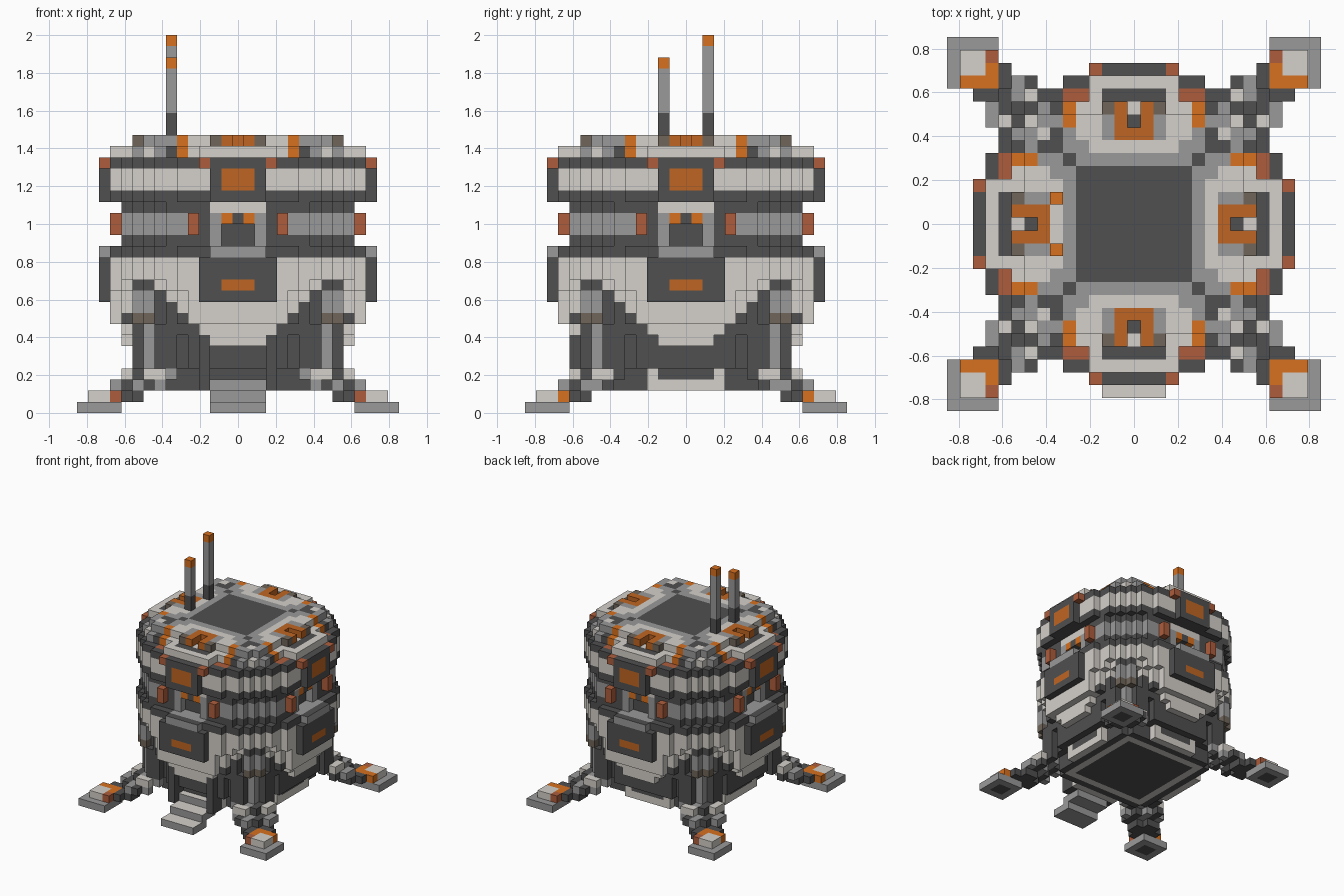
import bpy, bmesh
from mathutils import Vector

if "Cube" in bpy.data.objects:
    bpy.data.objects.remove(bpy.data.objects["Cube"])

U = 2 / 34  # block size
PALETTE = {
    "dark_grey": (0.08, 0.08, 0.08), "mid_grey": (0.32, 0.32, 0.32),
    "pale_grey": (0.66, 0.63, 0.59), "orange": (0.52, 0.13, 0.016),
    "bright_orange": (0.68, 0.16, 0.013), "rust": (0.42, 0.11, 0.045),
    "brown_grey": (0.16, 0.13, 0.10)}
DARK, GREY, PALE, ORANGE, BRIGHT, RUST, BROWN = range(7)
MATS = []
for mat_name, rgb in PALETTE.items():
    m = bpy.data.materials.new(mat_name)
    m.use_nodes = True
    m.diffuse_color = (*rgb, 1)
    m.node_tree.nodes["Principled BSDF"].inputs["Base Color"].default_value = (*rgb, 1)
    MATS.append(m)

parts = {}


def put(part, x, y, z, color):
    parts.setdefault(part, {})[x, y, z] = color


def box(part, xs, ys, zs, color):
    for x in range(xs[0], xs[1] + 1):
        for y in range(ys[0], ys[1] + 1):
            for z in range(zs[0], zs[1] + 1):
                put(part, x, y, z, color)


# Hull rings: level -> (flat side reach, diagonal reach)
RINGS = {2: (8, 13), 3: (8, 13), 4: (9, 13), 5: (9, 13), 6: (10, 13), 7: (10, 14),
         8: (11, 15), 9: (11, 15), 10: (11, 15), 11: (11, 16), 12: (11, 17),
         13: (11, 17), 14: (11, 17), 15: (10, 16), 16: (10, 16), 17: (10, 16),
         18: (10, 16), 19: (11, 17), 20: (11, 17), 21: (11, 17), 22: (11, 17),
         23: (11, 16), 24: (9, 15)}
ROUND = 150  # squared hull radius
# Half width of the pale shell above the leg arches
ARCH = {6: 2, 7: 3, 8: 4, 9: 5, 10: 6, 11: 7, 12: 12, 13: 12}


def base(z, a, d):
    if z <= 3 and d == 8:
        return None if a > 3 else PALE if z == 2 or a == 3 else DARK
    return PALE if z == 2 and d == 6 else DARK


def lower(z, a, d):
    if a <= ARCH[z]:
        return PALE
    return None if d >= RINGS[z][0] else DARK


def waist(z, a, d):
    if z == 18:
        return PALE if a <= 2 else DARK
    if z in (14, 15) and a > 2:
        return DARK
    if a > 3:
        return GREY
    if a == 3:
        return DARK
    if a < 2 and z in (15, 16):
        return DARK if d < 10 else None
    if z == 17 and a < 2:
        return BRIGHT if a else DARK
    return GREY


def upper(z, a, d):
    if z == 22 and a in (4, 5) and d == 10:
        return RUST
    return PALE if z in (20, 21) else DARK


def eaves(z, a, d):
    if a > 3 and d > 9:
        return None
    if a >= 6:
        return DARK if a == 6 else GREY if a == 7 else PALE
    if a <= 2 and d == 10 or a == 0 and d == 8:
        return DARK
    return BRIGHT if a == 5 else PALE


def roof(z, a, d):
    if d == 9 and a > 2 or a == 0 and d >= 8:
        return None
    if a >= 6:
        return GREY if d == 8 else DARK if a == 6 else PALE
    if d <= 4:
        return DARK
    if a == 5:
        return DARK if d == 5 else BRIGHT if d == 8 else GREY
    if d >= 7 and a <= 2:
        return ORANGE if a < 2 else BROWN if d == 9 else GREY
    return PALE if d >= 7 or (d == 6 and a <= 3) else GREY


SECTIONS = [("base_plate", 2, 5, base), ("lower_hull", 6, 13, lower), ("waist", 14, 18, waist),
            ("upper_hull", 19, 22, upper), ("eaves", 23, 23, eaves), ("roof", 24, 24, roof)]
for part, z0, z1, rule in SECTIONS:
    for z in range(z0, z1 + 1):
        reach, diagonal = RINGS[z]
        for x in range(-reach, reach + 1):
            for y in range(-reach, reach + 1):
                a, d = sorted((abs(x), abs(y)))
                if a + d <= diagonal and a * a + d * d <= ROUND:
                    color = rule(z, a, d)
                    if color is not None:
                        put(part, x, y, z, color)


# Raised details on the four sides
def side_cell(part, t, d, z, color):
    for x, y in ((t, d), (t, -d), (d, t), (-d, t)):
        put(part, x, y, z, color)


for t in range(-3, 4):
    a = abs(t)
    for z in range(10, 14):
        side_cell("lower_side_panels", t, 12, z, ORANGE if z == 11 and a <= 1 else DARK)
    if a <= 2:
        side_cell("lower_side_panels", t, 12, 14, GREY)
        for z in range(19, 22):
            side_cell("upper_side_panels", t, 12, z, ORANGE if z > 19 and a <= 1 else DARK)
    side_cell("upper_side_panels", t, 12, 22, RUST if a == 3 else DARK)
for t in (-4, 4):
    for z in (16, 17):
        side_cell("waist_clamps", t, 11, z, RUST)


def leg_color(z, i, j):
    if z >= 8:
        return BROWN if z == 8 else DARK if z == 11 else GREY
    if z == 1 or z >= 4:
        return DARK if z == 1 or abs(i - j) >= 2 else GREY
    if z == 3 and max(i, j) == 10:
        return PALE
    return GREY if (i + z) % 2 else DARK


# Legs and feet, one per corner: level -> (nearest, farthest) diagonal distance, half width
LEG = {1: (19, 22, 2), 2: (17, 20, 3), 3: (15, 18, 3), 4: (13, 16, 3), 5: (12, 16, 3),
       6: (12, 16, 3), 7: (14, 16, 3), 8: (16, 17, 1), 9: (16, 17, 1), 10: (16, 17, 1),
       11: (16, 17, 1)}
for sx, side in ((1, "left"), (-1, "right")):
    for sy, end in ((-1, "front"), (1, "back")):
        leg, foot = f"{end}_{side}_leg", f"{end}_{side}_foot"
        for i in range(11, 15):
            for j in range(11, 15):
                inner = i in (12, 13) and j in (12, 13)
                put(foot, sx * i, sy * j, 0, DARK if inner else GREY)
                if max(i, j) < 14:
                    rusty = i == 11 and j == 13
                    put(foot, sx * i, sy * j, 1, PALE if inner else RUST if rusty else BRIGHT)
        for z, (near, far, half) in LEG.items():
            for i in range(5, 13):
                for j in range(5, 13):
                    if near <= i + j <= far and abs(i - j) <= half and min(i, j) < 11:
                        put(leg, sx * i, sy * j, z, leg_color(z, i, j))

# Front steps with a dark strut on each side
for step in range(4):
    y = -13 + 2 * step
    box("front_steps", (-2, 2), (y, y + 2), (step, step), GREY)
for x, side in ((3, "left"), (-3, "right")):
    box(f"{side}_step_strut", (x, x), (-10, -9), (2, 6), DARK)

# Roof antennas
for part, y, top in (("tall_antenna", 2, 33), ("short_antenna", -2, 31)):
    box(part, (-6, -6), (y, y), (25, 26), DARK)
    box(part, (-6, -6), (y, y), (27, top - 1), GREY)
    put(part, -6, y, top, BRIGHT)

# Parts whose upward faces have their own colour
TOPS = {"front_steps": PALE, "lower_side_panels": DARK}

# Turn each part's blocks into a mesh of its outer faces
solid = set()
for part in parts:
    solid |= parts[part].keys()
AXES = [Vector(v) for v in ((1, 0, 0), (0, 1, 0), (0, 0, 1))]
done = set()
for part, cells in parts.items():
    bm = bmesh.new()
    corners = {}

    def corner(p):
        key = tuple(round(c * 2) for c in p)
        if key not in corners:
            corners[key] = bm.verts.new(p * U)
        return corners[key]

    for cell, color in cells.items():
        if cell in done:
            continue
        done.add(cell)
        center = Vector(cell) + Vector((0, 0, 0.5))
        for k in range(3):
            for s in (-1, 1):
                n = AXES[k] * s
                if tuple(int(c + v) for c, v in zip(cell, n)) in solid:
                    continue
                u, v = AXES[(k + 1) % 3] * 0.5, AXES[(k + 2) % 3] * 0.5 * s
                mid = center + n * 0.5
                face = bm.faces.new([corner(mid + q) for q in (-u - v, u - v, u + v, v - u)])
                face.material_index = TOPS.get(part, color) if n.z > 0 else color
    mesh = bpy.data.meshes.new(part)
    bm.to_mesh(mesh)
    bm.free()
    for m in MATS:
        mesh.materials.append(m)
    bpy.context.collection.objects.link(bpy.data.objects.new(part, mesh))
